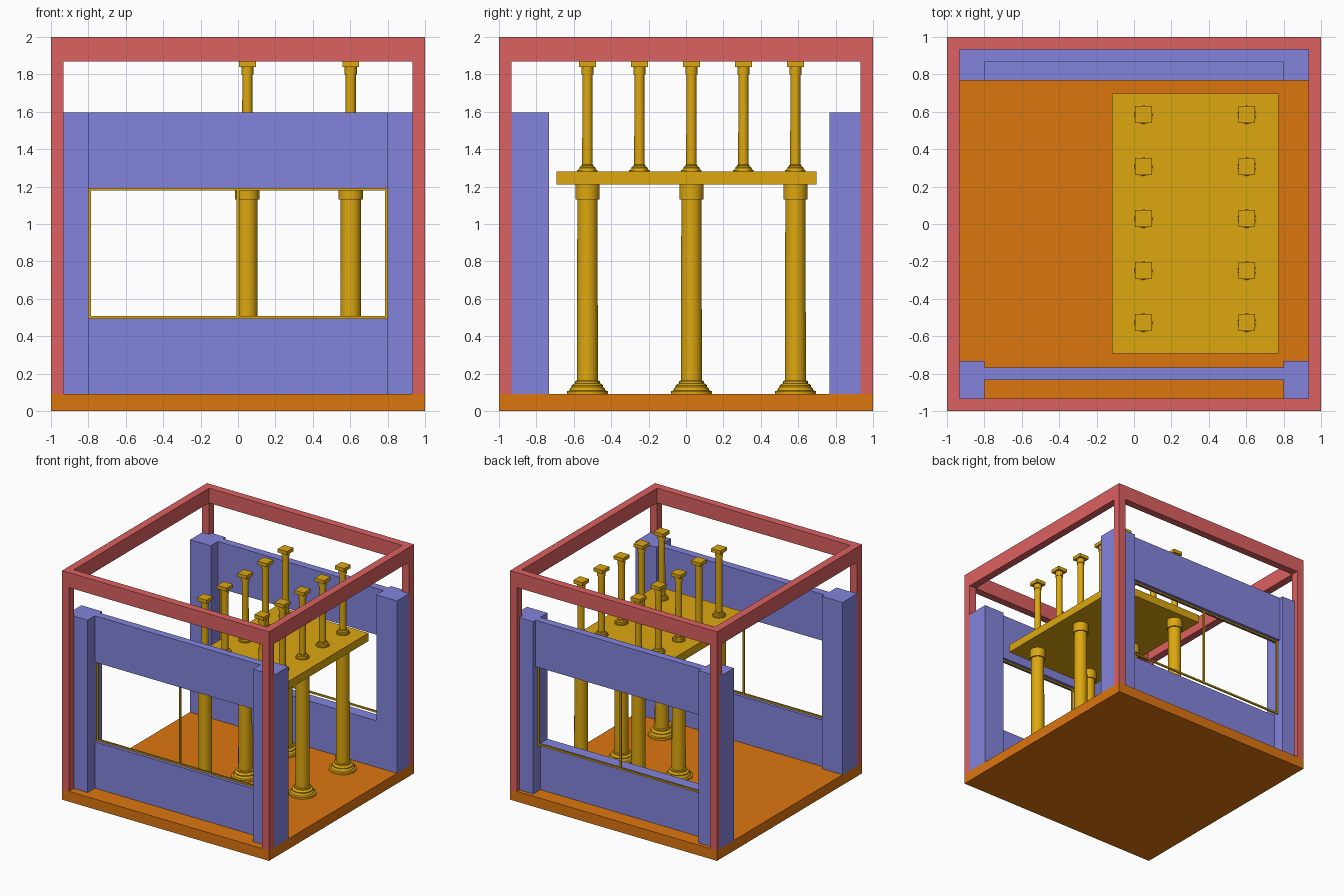
import bpy, bmesh
from math import cos, sin, pi, radians

if "Cube" in bpy.data.objects:
    bpy.data.objects.remove(bpy.data.objects["Cube"])


def material(name, rgb):
    m = bpy.data.materials.new(name)
    m.diffuse_color = (*rgb, 1)
    m.use_nodes = True
    m.node_tree.nodes["Principled BSDF"].inputs["Base Color"].default_value = m.diffuse_color
    return m


RED = material("red", (0.72, 0.12, 0.12))
BLUE = material("blue", (0.23, 0.23, 0.72))
GOLD = material("gold", (0.72, 0.39, 0.005))
ORANGE = material("orange", (0.72, 0.18, 0.005))


def add_object(name, bm, mat):
    bmesh.ops.recalc_face_normals(bm, faces=bm.faces)
    me = bpy.data.meshes.new(name)
    bm.to_mesh(me)
    bm.free()
    me.materials.append(mat)
    ob = bpy.data.objects.new(name, me)
    bpy.context.collection.objects.link(ob)
    return ob


def add_box(bm, x0, x1, y0, y1, z0, z1):
    for v in bmesh.ops.create_cube(bm, size=1)["verts"]:
        v.co.x = x1 if v.co.x > 0 else x0
        v.co.y = y1 if v.co.y > 0 else y0
        v.co.z = z1 if v.co.z > 0 else z0


def boxes(name, mat, *dims):
    bm = bmesh.new()
    for d in dims:
        add_box(bm, *d)
    return add_object(name, bm, mat)


# column outline (radius, height) at upper-column size; lower ones are doubled
PROFILE = [(0, 0), (0.055, 0), (0.055, 0.008), (0.048, 0.010), (0.046, 0.016),
           (0.042, 0.019), (0.042, 0.023), (0.038, 0.027), (0.033, 0.029),
           (0.033, 0.035), (0.028, 0.037), (0.027, 0.52), (0.0325, 0.52),
           (0.0325, 0.56), (0, 0.56)]


def column(name, x, y, z, s, sides=32):
    bm = bmesh.new()
    rings = []
    for r, h in PROFILE:
        if r == 0:
            rings.append([bm.verts.new((0, 0, h))] * sides)
        else:
            rings.append([bm.verts.new((r * cos(2 * pi * i / sides), r * sin(2 * pi * i / sides), h))
                          for i in range(sides)])
    for a, b in zip(rings, rings[1:]):
        for i in range(sides):
            j = (i + 1) % sides
            bm.faces.new(list(dict.fromkeys((a[i], a[j], b[j], b[i]))))
    # square slab on top
    add_box(bm, -0.045, 0.045, -0.045, 0.045, 0.56, 0.59)
    bmesh.ops.scale(bm, vec=(s, s, s), verts=bm.verts)
    ob = add_object(name, bm, GOLD)
    ob.location = (x, y, z)
    bpy.ops.object.select_all(action='DESELECT')
    ob.select_set(True)
    bpy.context.view_layer.objects.active = ob
    bpy.ops.object.shade_smooth_by_angle(angle=radians(30))


# floor slab
FL = 0.09
boxes("floor", ORANGE, (-1, 1, -1, 1, 0, FL))

# open red frame: corner posts and top ring
W = 0.933
for i, (x0, x1) in enumerate(((-1, -W), (W, 1))):
    for j, (y0, y1) in enumerate(((-1, -W), (W, 1))):
        boxes(f"frame_post_{i}{j}", RED, (x0, x1, y0, y1, FL, 1.87))
    boxes(f"top_rail_side_{i}", RED, (x0, x1, -1, 1, 1.87, 2))
for j, (y0, y1) in enumerate(((-1, -W), (W, 1))):
    boxes(f"top_rail_end_{j}", RED, (-W, W, y0, y1, 1.87, 2))

# front and back walls: two pillars, lower and upper panels, window bars
walls = (("front", -0.833, (-0.833, -0.767)), ("back", 0.867, (0.767, 0.867)))
for name, yc, low in walls:
    for side, (x0, x1) in (("left", (-1, -0.8)), ("right", (0.8, 1))):
        boxes(f"{name}_{side}_pillar", BLUE, (x0, x1, yc - 0.1, yc + 0.1, FL, 1.595))
    boxes(f"{name}_lower_panel", BLUE, (-0.8, 0.8, *low, FL, 0.495))
    boxes(f"{name}_upper_panel", BLUE, (-0.8, 0.8, yc, yc + 0.067, 1.19, 1.595))
    y0, y1 = yc + 0.026, yc + 0.040
    boxes(f"{name}_window_bars", GOLD,
          (-0.8, 0.8, y0, y1, 0.493, 0.507), (-0.8, 0.8, y0, y1, 1.178, 1.192),
          *[(x - 0.007, x + 0.007, y0, y1, 0.507, 1.178) for x in (-0.793, 0, 0.793)])

# raised deck
boxes("deck", GOLD, (-0.118, 0.772, -0.692, 0.698, 1.21, 1.28))

# columns under and over the deck
for i, x in enumerate((0.05, 0.603)):
    for j in range(3):
        column(f"lower_column_{i}{j}", x, -0.527 + 0.556 * j, FL, 2)
    for j in range(5):
        column(f"upper_column_{i}{j}", x, -0.527 + 0.278 * j, 1.28, 1)
